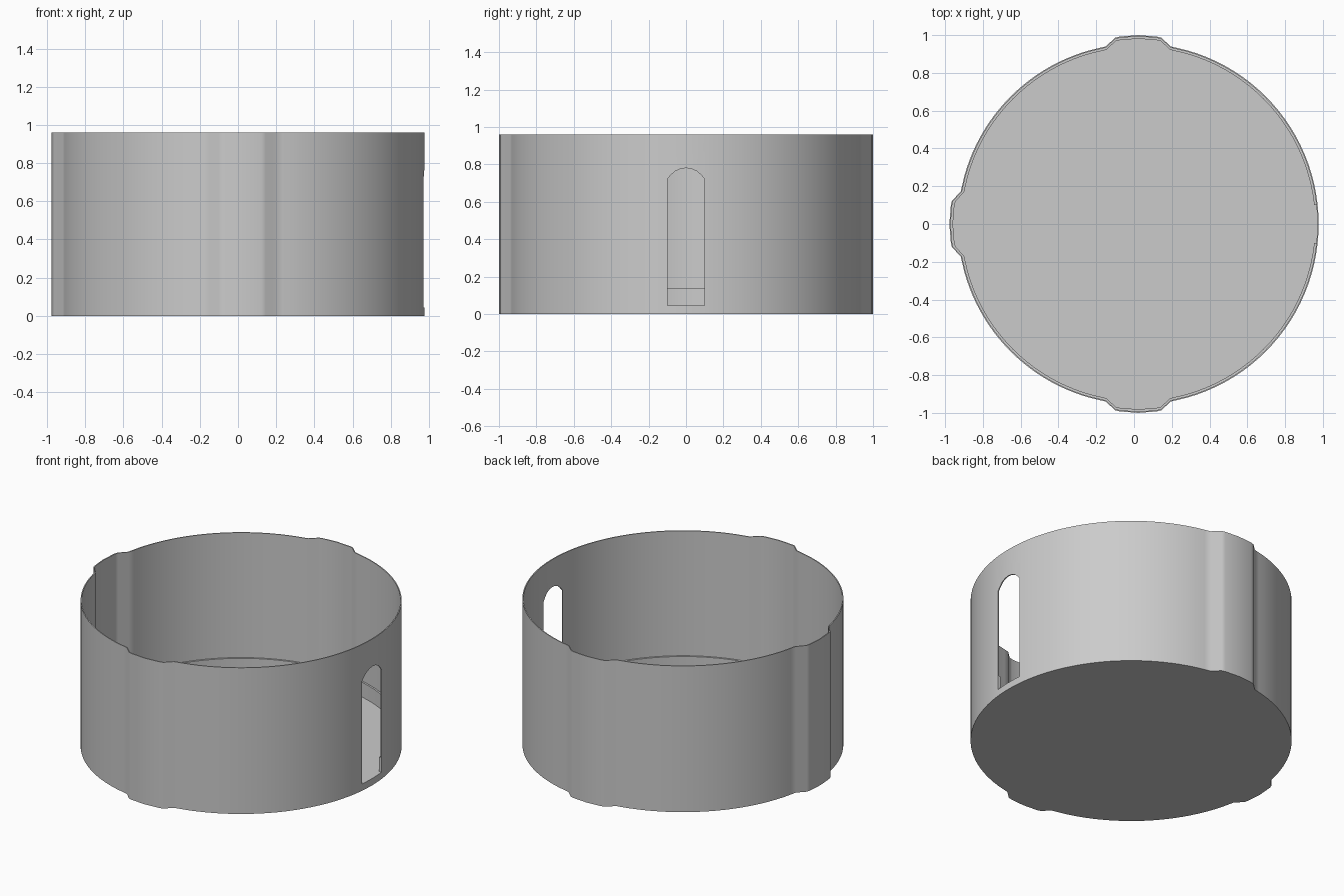
import bpy, bmesh, math
from mathutils import Vector

if "Cube" in bpy.data.objects:
    bpy.data.objects.remove(bpy.data.objects["Cube"])

CX, R, H = 0.0225, 0.955, 0.96      # cup centre, radius, height
WALL, RING = 0.007, 0.019           # wall thickness, base ring thickness


def outline():
    """Plan of the cup: a circle with three shallow lugs (+y, -x, -y)."""
    lug = [(-0.21, 0.931), (-0.172, 0.94), (-0.123, 0.986), (-0.1, 0.992), (0, 1.0)]
    lug += [(-t, n) for t, n in reversed(lug[:-1])]
    pts = []
    foot = math.atan2(0.21, 0.931)
    for k in range(4):
        mid = k * math.pi / 2
        if k:
            for t, n in lug:
                pts.append((n * math.cos(mid) - t * math.sin(mid),
                            n * math.sin(mid) + t * math.cos(mid)))
        # plain arc up to the next lug
        a0 = mid + (foot if k else 0)
        a1 = mid + math.pi / 2 - (foot if k < 3 else 0)
        n = 24
        for i in range(1 if k else 0, n):
            a = a0 + (a1 - a0) * i / n
            pts.append((R * math.cos(a), R * math.sin(a)))
    return [Vector(p) for p in pts]


def new_object(name, bm):
    bmesh.ops.recalc_face_normals(bm, faces=bm.faces)
    me = bpy.data.meshes.new(name)
    bm.to_mesh(me)
    bm.free()
    ob = bpy.data.objects.new(name, me)
    bpy.context.collection.objects.link(ob)
    return ob


# Cup: stacked outlines from outer base, over the rim, down to the inner floor
plan = outline()
bm = bmesh.new()
loops = []
for inset, z in [(0, 0), (0, H), (WALL, H), (WALL, 0.14), (RING, 0.14), (RING, 0.043)]:
    loops.append([bm.verts.new((p.x * (1 - inset) + CX, p.y * (1 - inset), z)) for p in plan])
for a, b in zip(loops, loops[1:]):
    for i in range(len(a)):
        j = (i + 1) % len(a)
        bm.faces.new((a[i], a[j], b[j], b[i]))
bm.faces.new(loops[0])
bm.faces.new(loops[-1])
cup = new_object("cup", bm)

# Slot cutter: arched opening on the +x side
half = [(0.1, 0.045), (0.1, 0.72), (0.082, 0.742), (0.06, 0.762), (0.03, 0.776)]
arch = half + [(0, 0.78)] + [(-y, z) for y, z in reversed(half)]
bm = bmesh.new()
face = bm.faces.new([bm.verts.new((0.8, y, z)) for y, z in arch])
ext = bmesh.ops.extrude_face_region(bm, geom=[face])
bmesh.ops.translate(bm, vec=(0.4, 0, 0),
                    verts=[v for v in ext["geom"] if isinstance(v, bmesh.types.BMVert)])
cutter = new_object("slot_cutter", bm)
cutter.hide_render = True

mod = cup.modifiers.new("slot", "BOOLEAN")
mod.operation, mod.solver, mod.object = "DIFFERENCE", "EXACT", cutter
bpy.context.view_layer.objects.active = cup
cup.select_set(True)
cutter.select_set(False)
bpy.ops.object.modifier_apply(modifier=mod.name)
bpy.data.objects.remove(cutter)
bpy.ops.object.shade_smooth_by_angle(angle=math.radians(35))
